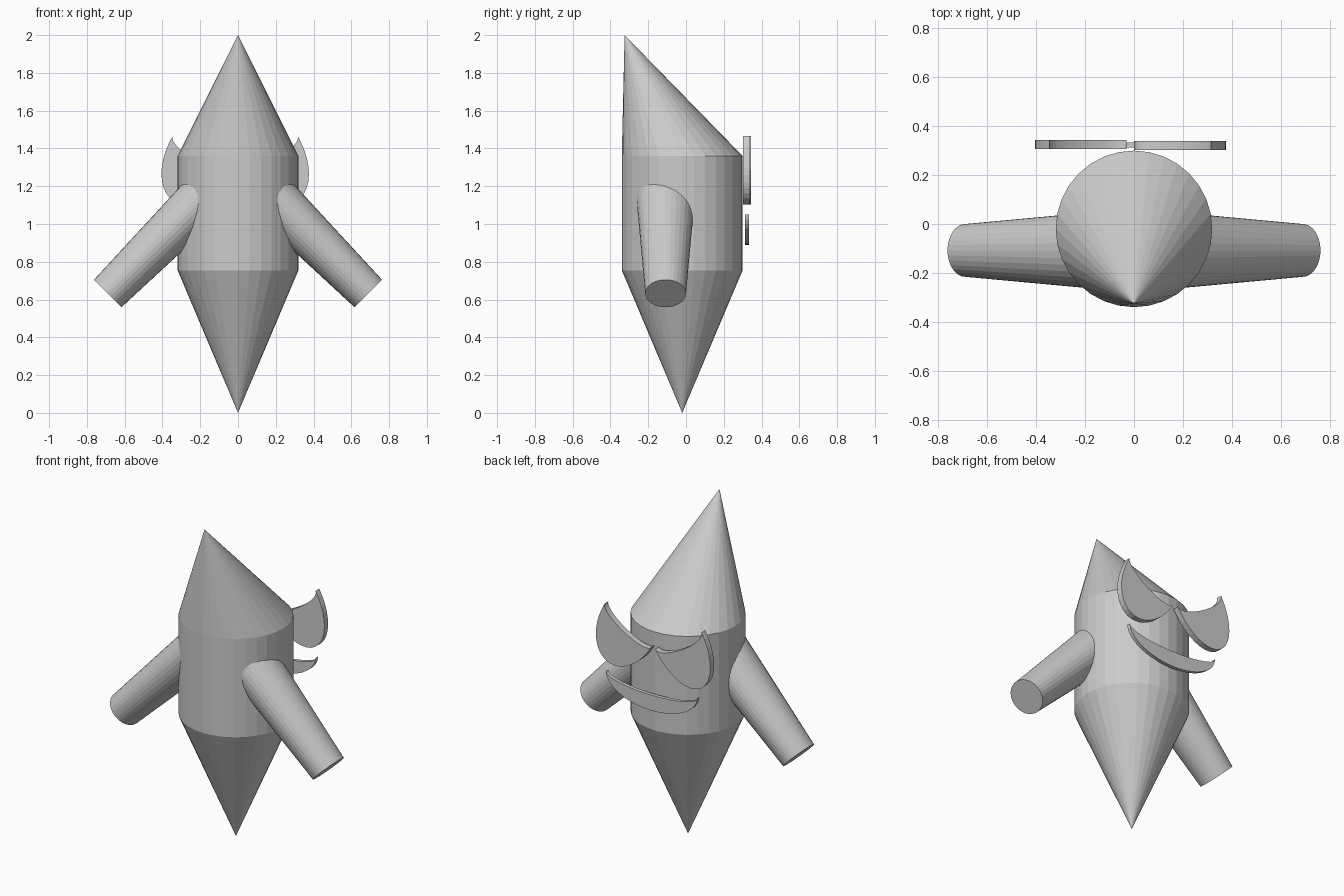
import bpy, bmesh
from math import sin, cos, pi
from mathutils import Vector

if "Cube" in bpy.data.objects:
    bpy.data.objects.remove(bpy.data.objects["Cube"])

SIDES = 32


def finish(name, bm):
    bmesh.ops.recalc_face_normals(bm, faces=bm.faces)
    mesh = bpy.data.meshes.new(name)
    bm.to_mesh(mesh)
    bm.free()
    obj = bpy.data.objects.new(name, mesh)
    bpy.context.collection.objects.link(obj)
    return obj


def ring(bm, centre, u, v):
    c, u, v = Vector(centre), Vector(u), Vector(v)
    return [bm.verts.new(c + u * cos(2 * pi * i / SIDES) + v * sin(2 * pi * i / SIDES))
            for i in range(SIDES)]


def tube(name, a, b):
    """Capped tube between two elliptical rings."""
    bm = bmesh.new()
    r, s = ring(bm, *a), ring(bm, *b)
    for i in range(SIDES):
        j = (i + 1) % SIDES
        bm.faces.new((r[i], r[j], s[j], s[i]))
    bm.faces.new(r)
    bm.faces.new(s)
    return finish(name, bm)


def spike(name, base, tip):
    """Cone whose tip may sit off-centre."""
    bm = bmesh.new()
    r = ring(bm, *base)
    t = bm.verts.new(tip)
    for i in range(SIDES):
        bm.faces.new((r[i], r[(i + 1) % SIDES], t))
    bm.faces.new(r)
    return finish(name, bm)


def crescent(name, tip_a, tip_b, depth, bite, y0, y1, steps=20):
    """Flat moon hanging below the chord tip_a -> tip_b (x, z points)."""
    a, b = Vector(tip_a), Vector(tip_b)
    mid, half = (a + b) / 2, (b - a) / 2
    n = Vector((half.y, -half.x)).normalized()
    if n.y > 0:
        n = -n

    def arc(d, i):
        t = pi * i / steps
        return mid - half * cos(t) + n * d * sin(t)

    bm = bmesh.new()
    layers = []
    for y in (y0, y1):
        outer = [bm.verts.new((p.x, y, p.y)) for p in (arc(depth, i) for i in range(steps + 1))]
        inner = [bm.verts.new((p.x, y, p.y)) for p in (arc(bite, i) for i in range(1, steps))]
        inner = [outer[0]] + inner + [outer[-1]]
        for i in range(steps):
            quad = (outer[i], outer[i + 1], inner[i + 1], inner[i])
            bm.faces.new(list(dict.fromkeys(quad)))
        layers.append((outer, inner))
    for k in (0, 1):
        p, q = layers[0][k], layers[1][k]
        for i in range(steps):
            bm.faces.new((p[i], p[i + 1], q[i + 1], q[i]))
    return finish(name, bm)


# Body: cylinder with a pointed foot and a forward-leaning pointed hat
R, CY = 0.32, -0.02
X, Y = (R, 0, 0), (0, R, 0)
low, high = ((0, CY, 0.755), X, Y), ((0, CY, 1.36), X, Y)
tube("torso", low, high)
spike("pointed_base", low, (0, CY, 0))
spike("pointed_hat", high, (0, -0.325, 2.0))

# Arms: tapered tubes sloping down and out at 45 degrees
k = 0.5 ** 0.5
for side, label in ((1, "right"), (-1, "left")):
    across = Vector((side * k, 0, k))
    hand = Vector((side * 0.69, -0.108, 0.632))
    shoulder = hand + Vector((-side * k, 0, k)) * 0.75
    tube(label + "_arm",
         (hand, across * 0.103, (0, 0.108, 0)),
         (shoulder, across * 0.133, (0, 0.157, 0)))

# Face on the back: two slanted moon eyes and a wide moon mouth
crescent("right_eye", (0.0, 1.28), (0.315, 1.467), 0.295, 0.055, 0.303, 0.339)
crescent("left_eye", (-0.03, 1.28), (-0.345, 1.467), 0.295, 0.055, 0.306, 0.343)
crescent("mouth", (-0.31, 1.05), (0.31, 1.05), 0.16, 0.065, 0.312, 0.334)
